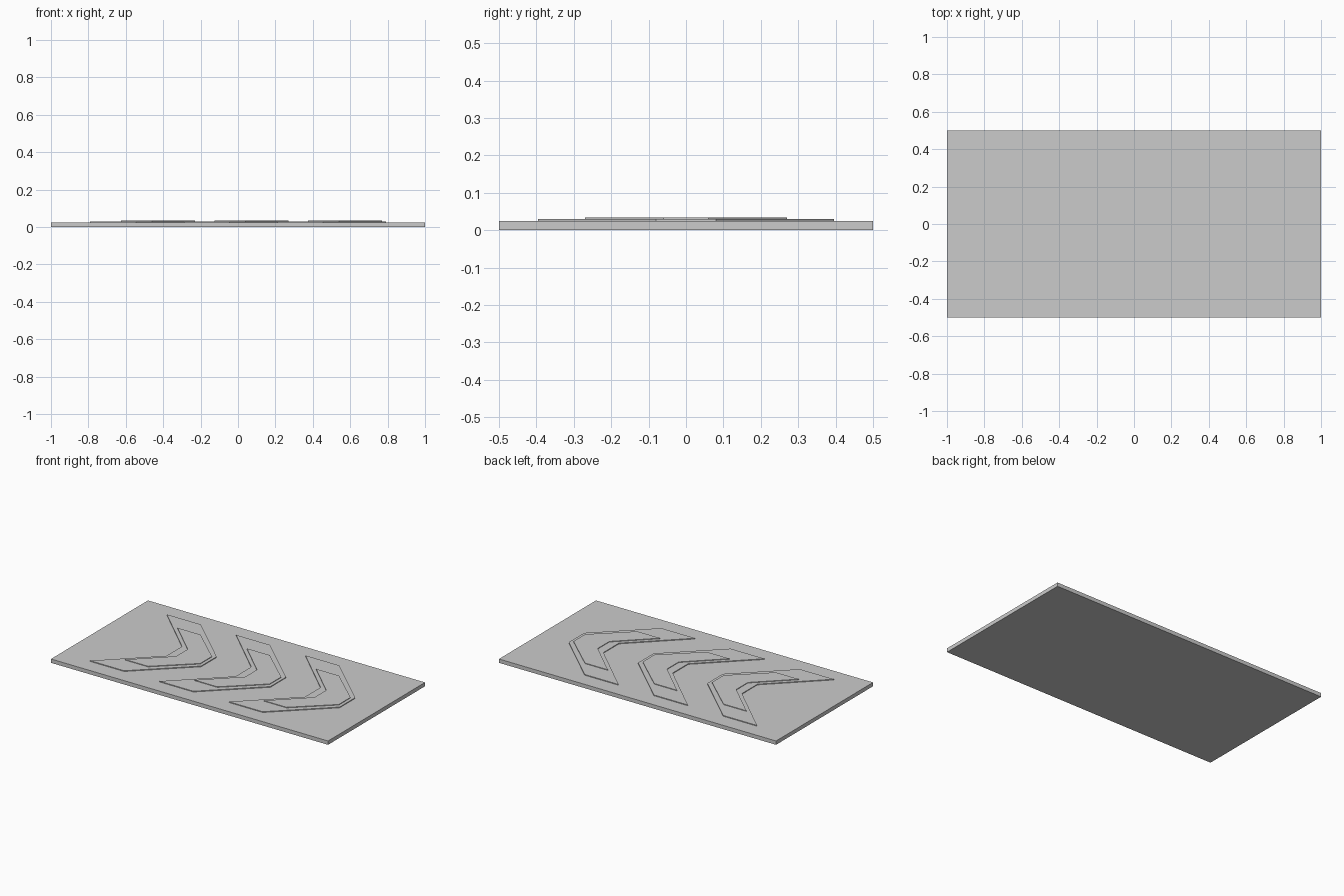
import bpy
import bmesh

if "Cube" in bpy.data.objects:
    bpy.data.objects.remove(bpy.data.objects["Cube"])


def extrude_profile(name, points, z0, z1):
    """Flat outline raised from z0 to z1."""
    bm = bmesh.new()
    face = bm.faces.new([bm.verts.new((x, y, z0)) for x, y in points])
    top = bmesh.ops.extrude_face_region(bm, geom=[face])["geom"]
    verts = [g for g in top if isinstance(g, bmesh.types.BMVert)]
    bmesh.ops.translate(bm, verts=verts, vec=(0, 0, z1 - z0))
    bmesh.ops.recalc_face_normals(bm, faces=bm.faces)
    mesh = bpy.data.meshes.new(name)
    bm.to_mesh(mesh)
    bm.free()
    obj = bpy.data.objects.new(name, mesh)
    bpy.context.collection.objects.link(obj)
    return obj


def chevron(half, offset):
    """Mirror the upper half outline across y = 0 and shift it along x."""
    outline = half + [(x, -y) for x, y in reversed(half)]
    return [(x + offset, y) for x, y in outline]


# Base panel
extrude_profile("base_panel", [(-1, -0.5), (1, -0.5), (1, 0.5), (-1, 0.5)], 0, 0.025)

# Upper halves of the outlines, from inner notch round to blunt tip
outer_half = [(-0.25, 0.08), (-0.58, 0.395), (-0.335, 0.395), (0.0, 0.08)]
inner_half = [(-0.195, 0.06), (-0.415, 0.27), (-0.25, 0.27), (-0.02, 0.06)]

# Three stepped arrows pointing along +x
for i in range(3):
    tip = -0.21 + 0.5 * i
    extrude_profile(f"arrow_border_{i + 1}", chevron(outer_half, tip), 0.025, 0.03)
    extrude_profile(f"arrow_inlay_{i + 1}", chevron(inner_half, tip), 0.03, 0.034)
